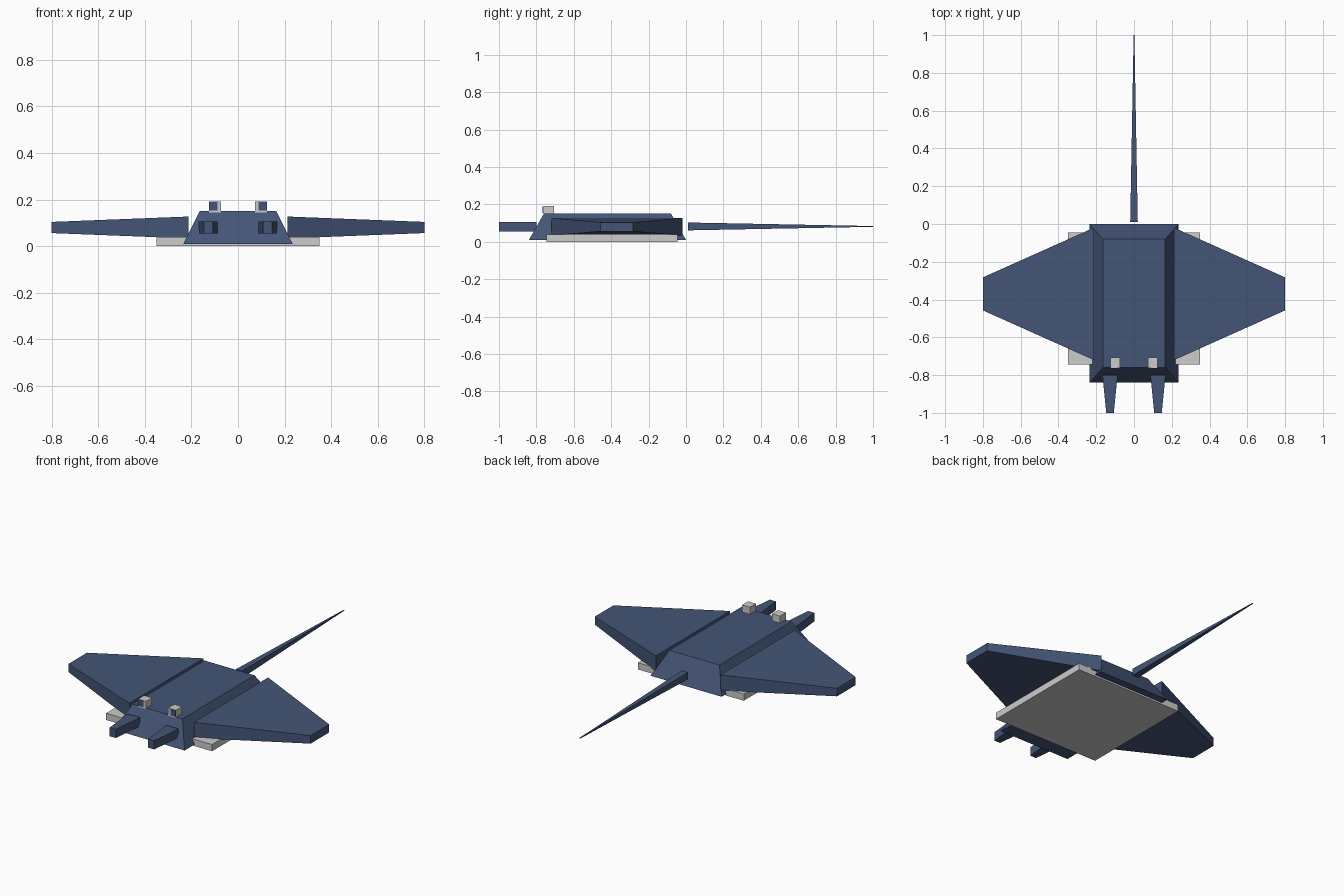
import bpy, bmesh
from mathutils import Vector

cube = bpy.data.objects.get("Cube")
if cube:
    bpy.data.objects.remove(cube, do_unlink=True)


def material(name, rgb):
    m = bpy.data.materials.new(name)
    m.use_nodes = True
    color = (*rgb, 1.0)
    m.diffuse_color = color
    bsdf = m.node_tree.nodes["Principled BSDF"]
    bsdf.inputs["Base Color"].default_value = color
    bsdf.inputs["Roughness"].default_value = 0.9
    return m


blue = material("slate_blue", (0.058, 0.091, 0.184))
grey = material("light_grey", (0.604, 0.604, 0.604))


def taper(name, mat, axis, start, end, half_start, half_end):
    """Four-sided block along an axis, with its own half sizes at each end."""
    u, v = [i for i in range(3) if i != axis]
    bm = bmesh.new()
    rings = []
    for centre, half in ((start, half_start), (end, half_end)):
        ring = []
        for su, sv in ((-1, -1), (1, -1), (1, 1), (-1, 1)):
            p = Vector(centre)
            p[u] += su * half[0]
            p[v] += sv * half[1]
            ring.append(bm.verts.new(p))
        rings.append(ring)
    a, b = rings
    bm.faces.new(a)
    bm.faces.new(b)
    for i in range(4):
        j = (i + 1) % 4
        bm.faces.new((a[i], a[j], b[j], b[i]))
    bmesh.ops.recalc_face_normals(bm, faces=bm.faces[:])
    mesh = bpy.data.meshes.new(name)
    bm.to_mesh(mesh)
    bm.free()
    mesh.materials.append(mat)
    obj = bpy.data.objects.new(name, mesh)
    bpy.context.scene.collection.objects.link(obj)
    return obj


# Body with sloped sides, and the flat plate beneath it
taper("body", blue, 2, (0, -0.42, 0.01), (0, -0.42, 0.15), (0.235, 0.42), (0.165, 0.34))
taper("belly_plate", grey, 2, (0, -0.395, 0), (0, -0.395, 0.04), (0.35, 0.35), (0.35, 0.35))

# Long pointed tail
taper("tail", blue, 1, (0, 0.01, 0.082), (0, 1, 0.082), (0.02, 0.021), (0.002, 0.002))

# Mirrored parts
for side, s in (("left", 1), ("right", -1)):
    taper(side + "_wing", blue, 0, (s * 0.213, -0.37, 0.08), (s * 0.8, -0.37, 0.08),
          (0.35, 0.047), (0.0875, 0.024))
    taper(side + "_head_fin", blue, 1, (s * 0.127, -0.8, 0.08), (s * 0.127, -1, 0.08),
          (0.04, 0.026), (0.02, 0.026))
    taper(side + "_eye", grey, 2, (s * 0.099, -0.735, 0.145), (s * 0.099, -0.735, 0.192),
          (0.026, 0.028), (0.026, 0.028))
    # Pupil plate on the outer part of the eye front
    taper(side + "_pupil", blue, 1, (s * 0.107, -0.762, 0.171), (s * 0.107, -0.766, 0.171),
          (0.018, 0.018), (0.018, 0.018))
